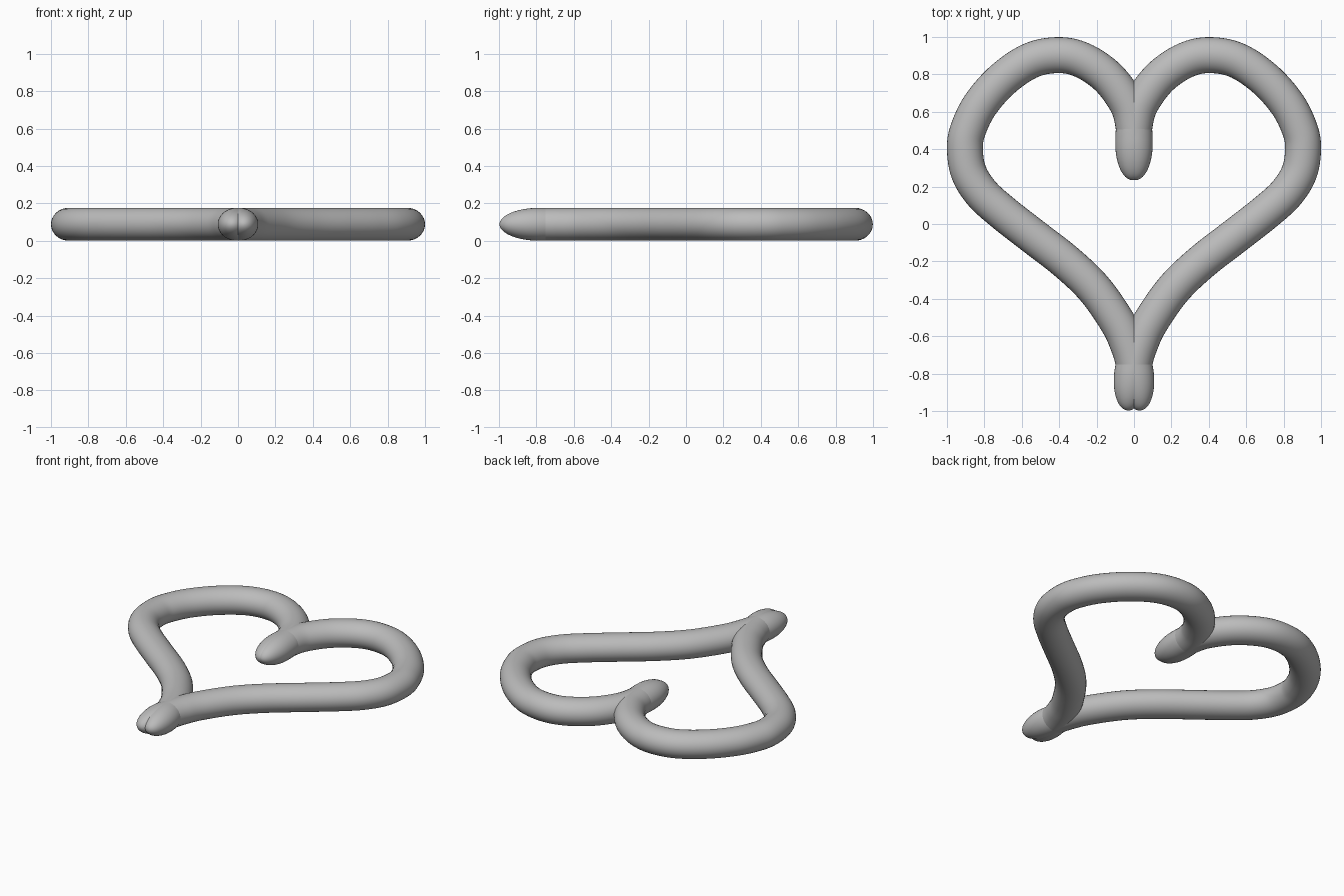
import bpy, bmesh, math
from mathutils import Vector

cube = bpy.data.objects.get("Cube")
if cube:
    bpy.data.objects.remove(cube, do_unlink=True)

HALF_WIDTH, HALF_HEIGHT = 0.096, 0.088
SIDES, STEPS, CAP = 32, 10, 0.215

grey = bpy.data.materials.new("plain grey")
grey.use_nodes = True
colour = (0.5, 0.5, 0.5, 1)
grey.diffuse_color = colour
grey.node_tree.nodes["Principled BSDF"].inputs["Base Color"].default_value = colour

# Centre line of the left half, from the inner tip round to the bottom tip
path = [(-.01, .235), (-.008, .33), (-.005, .42), (.002, .52), (.035, .64),
        (.136, .78), (.27, .873), (.4, .903), (.55, .875), (.7, .775),
        (.82, .64), (.885, .51), (.904, .41), (.885, .28), (.815, .165),
        (.7, .06), (.54, -.065), (.36, -.205), (.21, -.35), (.085, -.53),
        (.03, -.65), (0, -.75), (-.018, -.85), (-.029, -.94), (-.033, -.997)]


def smooth_path(points):
    """Catmull-Rom curve through the points, denser at both tips."""
    p = [Vector(q) for q in points]
    p = [2 * p[0] - p[1]] + p + [2 * p[-1] - p[-2]]
    out = []
    for i in range(1, len(p) - 2):
        a, b, c, d = p[i - 1:i + 3]
        for k in range(STEPS):
            t = k / STEPS
            if i == 1:
                t = t * t
            elif i == len(p) - 3:
                t = 1 - (1 - t) ** 2
            out.append(0.5 * (2 * b + (c - a) * t + (2 * a - 5 * b + 4 * c - d) * t * t
                              + (3 * b - a - 3 * c + d) * t ** 3))
    return out + [p[-2]]


def tube(name, side):
    line = smooth_path(path)
    bm = bmesh.new()
    rings = []
    for i, c in enumerate(line):
        tangent = (line[min(i + 1, len(line) - 1)] - line[max(i - 1, 0)]).normalized()
        normal = Vector((tangent.y, -tangent.x))
        # Elliptical taper towards each tip
        tip = min((c - line[0]).length, (c - line[-1]).length)
        u = max(0, 1 - tip / CAP)
        r = max(math.sqrt(max(0, 1 - u * u)), 0.01)
        ring = []
        for k in range(SIDES):
            a = math.tau * k / SIDES
            v = c + normal * (HALF_WIDTH * r * math.cos(a))
            z = HALF_HEIGHT * (1 + r * math.sin(a))
            ring.append(bm.verts.new((side * v.x, v.y, z)))
        rings.append(ring)
    for r1, r2 in zip(rings, rings[1:]):
        for k in range(SIDES):
            n = (k + 1) % SIDES
            bm.faces.new((r1[k], r1[n], r2[n], r2[k]))
    bm.faces.new(rings[0])
    bm.faces.new(rings[-1])
    bmesh.ops.recalc_face_normals(bm, faces=bm.faces)
    for f in bm.faces:
        f.smooth = True
    mesh = bpy.data.meshes.new(name)
    bm.to_mesh(mesh)
    bm.free()
    mesh.materials.append(grey)
    bpy.context.collection.objects.link(bpy.data.objects.new(name, mesh))


# Two mirrored halves that cross at the tips
tube("left_heart_tube", 1)
tube("right_heart_tube", -1)
